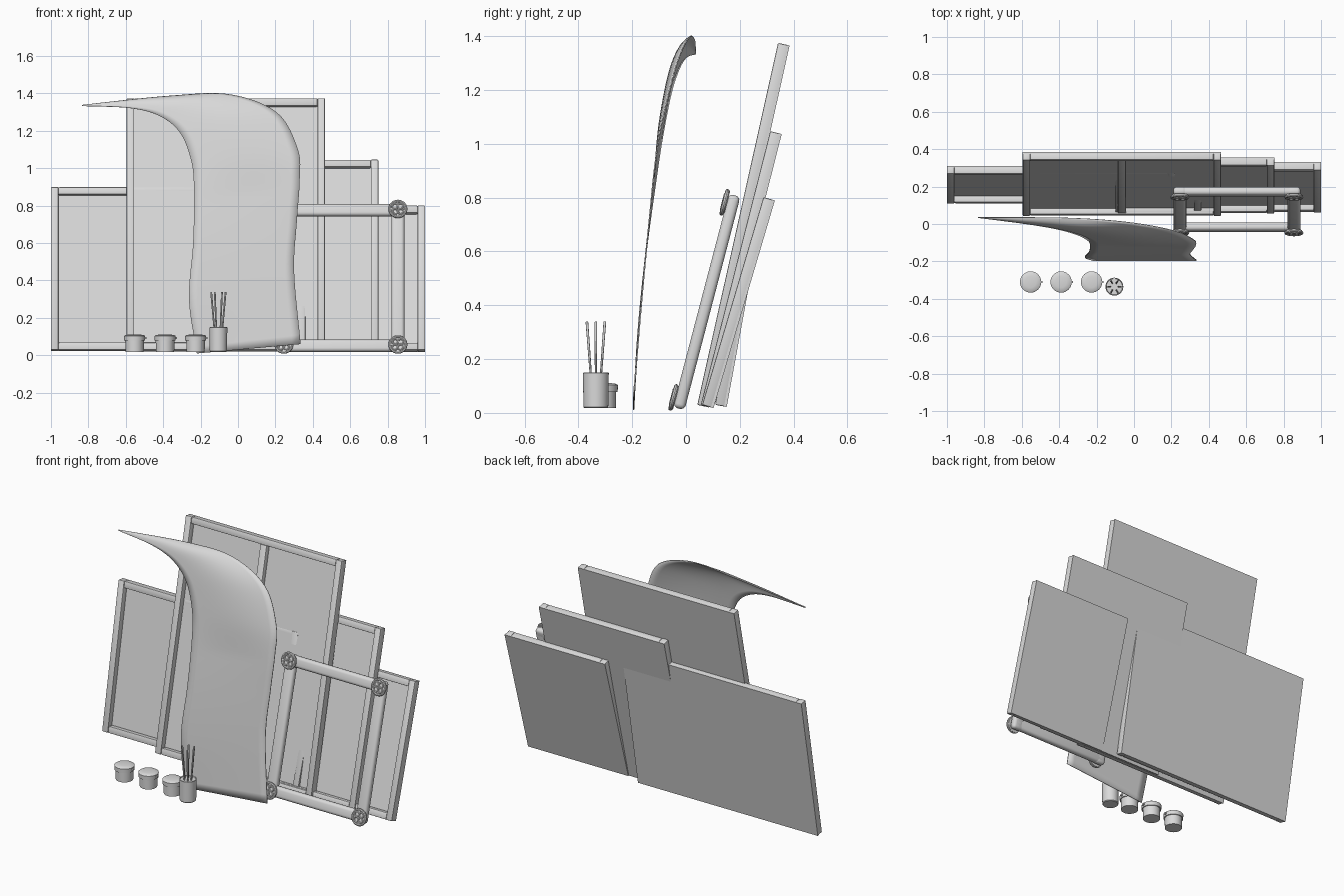
import bpy, bmesh, math
from mathutils import Matrix, Vector

if "Cube" in bpy.data.objects:
    bpy.data.objects.remove(bpy.data.objects["Cube"])

grey = bpy.data.materials.new("plain grey")
grey.diffuse_color = (0.7, 0.7, 0.7, 1)
grey.use_nodes = True
grey.node_tree.nodes["Principled BSDF"].inputs["Base Color"].default_value = grey.diffuse_color


def finish(name, bm, M=Matrix(), smooth=True):
    bmesh.ops.recalc_face_normals(bm, faces=bm.faces)
    me = bpy.data.meshes.new(name)
    bm.to_mesh(me)
    bm.free()
    me.transform(M)
    me.materials.append(grey)
    ob = bpy.data.objects.new(name, me)
    bpy.context.collection.objects.link(ob)
    if smooth:
        bpy.context.view_layer.objects.active = ob
        ob.select_set(True)
        bpy.ops.object.shade_smooth_by_angle(angle=math.radians(35))
        ob.select_set(False)
    return ob


def box(name, lo, hi, M=Matrix(), bevel=0.0, seg=2):
    lo, hi = Vector(lo), Vector(hi)
    bm = bmesh.new()
    bmesh.ops.create_cube(bm, size=1)
    for v in bm.verts:
        v.co = (lo + hi) / 2 + v.co * (hi - lo)
    if bevel:
        bmesh.ops.bevel(bm, geom=bm.edges[:], offset=bevel, segments=seg,
                        profile=0.5, affect='EDGES')
    return finish(name, bm, M)


def lathe(name, profile, M=Matrix(), n=32):
    bm = bmesh.new()
    vs = [bm.verts.new((r, 0, z)) for r, z in profile]
    es = [bm.edges.new(p) for p in zip(vs, vs[1:])]
    bmesh.ops.spin(bm, geom=vs + es, cent=(0, 0, 0), axis=(0, 0, 1),
                   angle=2 * math.pi, steps=n)
    bmesh.ops.remove_doubles(bm, verts=bm.verts, dist=1e-5)
    return finish(name, bm, M)


def ring(name, R, r, M, n=24):
    # closed circular section swept round
    prof = [(R + r * math.cos(i * math.pi / 4), r * math.sin(i * math.pi / 4)) for i in range(9)]
    return lathe(name, prof, M, n)


def lean(y, z, dy, dz):
    return Matrix.Translation((0, y, z)) @ Matrix.Rotation(-math.atan2(dy, dz), 4, 'X')


# Leaning stretched canvases, wooden backs towards the viewer
def canvas(name, x0, x1, top, yb, yt, brace=False):
    zb, w, d = 0.03, 0.04, 0.042
    M = lean(yb, zb, yt - yb, top - zb)
    L = math.hypot(yt - yb, top - zb)
    box(name + "_cloth", (x0, d - 0.008, 0), (x1, d + 0.002, L), M)
    bars = {"left_bar": ((x0, 0, 0), (x0 + w, d, L)),
            "right_bar": ((x1 - w, 0, 0), (x1, d, L)),
            "bottom_bar": ((x0 + w, 0.002, 0), (x1 - w, d, w)),
            "top_bar": ((x0 + w, 0.002, L - w), (x1 - w, d, L))}
    if brace:
        c = (x0 + x1) / 2
        bars["brace"] = ((c - 0.022, 0.006, w), (c + 0.022, d, L - w))
    for part, (lo, hi) in bars.items():
        box(f"{name}_{part}", lo, hi, M, 0.005)


canvas("tall_canvas", -0.595, 0.465, 1.375, 0.042, 0.342, True)
canvas("wide_canvas", -1.0, 0.22, 0.9, 0.108, 0.268)
canvas("middle_canvas", -0.10, 0.75, 1.047, 0.055, 0.313)
canvas("small_canvas", 0.32, 1.0, 0.802, 0.06, 0.288)

# Rounded picture frame with corner rosettes
M = lean(-0.018, 0.05, 0.19, 0.725)
L = math.hypot(0.19, 0.725)
XL, XR, h, d = 0.245, 0.855, 0.035, 0.022
for side, x in (("left", XL), ("right", XR)):
    box(f"frame_{side}_rail", (x - h, -d, -h), (x + h, d, L + h), M, 0.018, 4)
for side, z in (("bottom", 0), ("top", L)):
    box(f"frame_{side}_rail", (XL - h, -d, z - h + 0.002), (XR + h, d, z + h - 0.002), M, 0.018, 4)
for x in (XL, XR):
    for z in (0, L):
        R = M @ Matrix.Translation((x, -0.03, z)) @ Matrix.Rotation(math.pi / 2, 4, 'X')
        lathe("rosette_disc", [(0, -0.01), (0.045, -0.01), (0.045, 0.003), (0, 0.003)], R)
        ring("rosette_rim", 0.043, 0.008, R)
        for k in range(4):
            a = math.pi / 4 + k * math.pi / 2
            ring("rosette_petal", 0.014, 0.005,
                 R @ Matrix.Translation((0.021 * math.cos(a), 0.021 * math.sin(a), 0.005)), 16)

# Curling sheet lofted between its two edges, ending in a point
left = [(-.22, -.195, .01), (-.262, -.178, .3), (-.24, -.148, .6), (-.235, -.11, .88),
        (-.25, -.085, 1.04), (-.31, -.055, 1.19), (-.42, -.025, 1.28),
        (-.58, .002, 1.322), (-.835, .035, 1.333)]
right = [(.335, -.195, .06), (.30, -.162, .45), (.315, -.136, .72), (.33, -.113, .94),
         (.32, -.085, 1.1), (.21, -.035, 1.295), (-.04, .01, 1.393),
         (-.36, .033, 1.386), (-.835, .036, 1.337)]


def spline(pts, steps=8):
    p = [Vector(q) for q in pts]
    p = [2 * p[0] - p[1]] + p + [2 * p[-1] - p[-2]]
    out = []
    for i in range(1, len(p) - 2):
        a, b, c, e = p[i - 1:i + 3]
        for s in range(steps):
            t = s / steps
            out.append(0.5 * (2 * b + (c - a) * t + (2 * a - 5 * b + 4 * c - e) * t * t
                              + (3 * b - a - 3 * c + e) * t ** 3))
    return out + [p[-2]]


bm = bmesh.new()
A, B, N = spline(left), spline(right), 12
rows = []
for i, (a, b) in enumerate(zip(A, B)):
    u = i / (len(A) - 1)
    bulge = 0.02 * max(0, math.sin(math.pi * (u - 0.35) / 0.65))
    rows.append([bm.verts.new(a.lerp(b, j / N) + Vector((0, -1, 0.8)) * bulge
                              * math.sin(math.pi * j / N)) for j in range(N + 1)])
for r, s in zip(rows, rows[1:]):
    for j in range(N):
        bm.faces.new((r[j], r[j + 1], s[j + 1], s[j]))
sheet = finish("curled_sheet", bm)
mod = sheet.modifiers.new("thickness", 'SOLIDIFY')
mod.thickness = 0.005
mod.offset = 0

# Paint pots with domed lids and a small tab
for i, x in enumerate((-0.553, -0.39, -0.227)):
    P = Matrix.Translation((x, -0.31, 0.018))
    lathe(f"paint_pot_{i}", [(0, 0), (0.049, 0), (0.05, 0.065), (0, 0.065)], P)
    lathe(f"pot_lid_{i}", [(0, 0.06), (0.056, 0.06), (0.057, 0.085), (0.05, 0.09),
                           (0.03, 0.093), (0, 0.094)], P)
    box(f"lid_tab_{i}", (0.05, -0.006, 0.068), (0.064, 0.006, 0.08), P)

# Brush cup and six splayed brushes
C = Matrix.Translation((-0.105, -0.335, 0.018))
lathe("brush_cup", [(0, 0), (0.043, 0), (0.046, 0.004), (0.048, 0.13), (0.045, 0.132),
                    (0.043, 0.126), (0, 0.126)], C)
for k in range(6):
    B = C @ Matrix.Rotation(k * math.pi / 3, 4, 'Z') @ Matrix.Translation((0.018, 0, 0.08)) \
        @ Matrix.Rotation(0.085, 4, 'Y')
    lathe(f"brush_{k}", [(0, 0), (0.004, 0), (0.005, 0.238), (0.004, 0.242), (0, 0.242)], B, 10)
